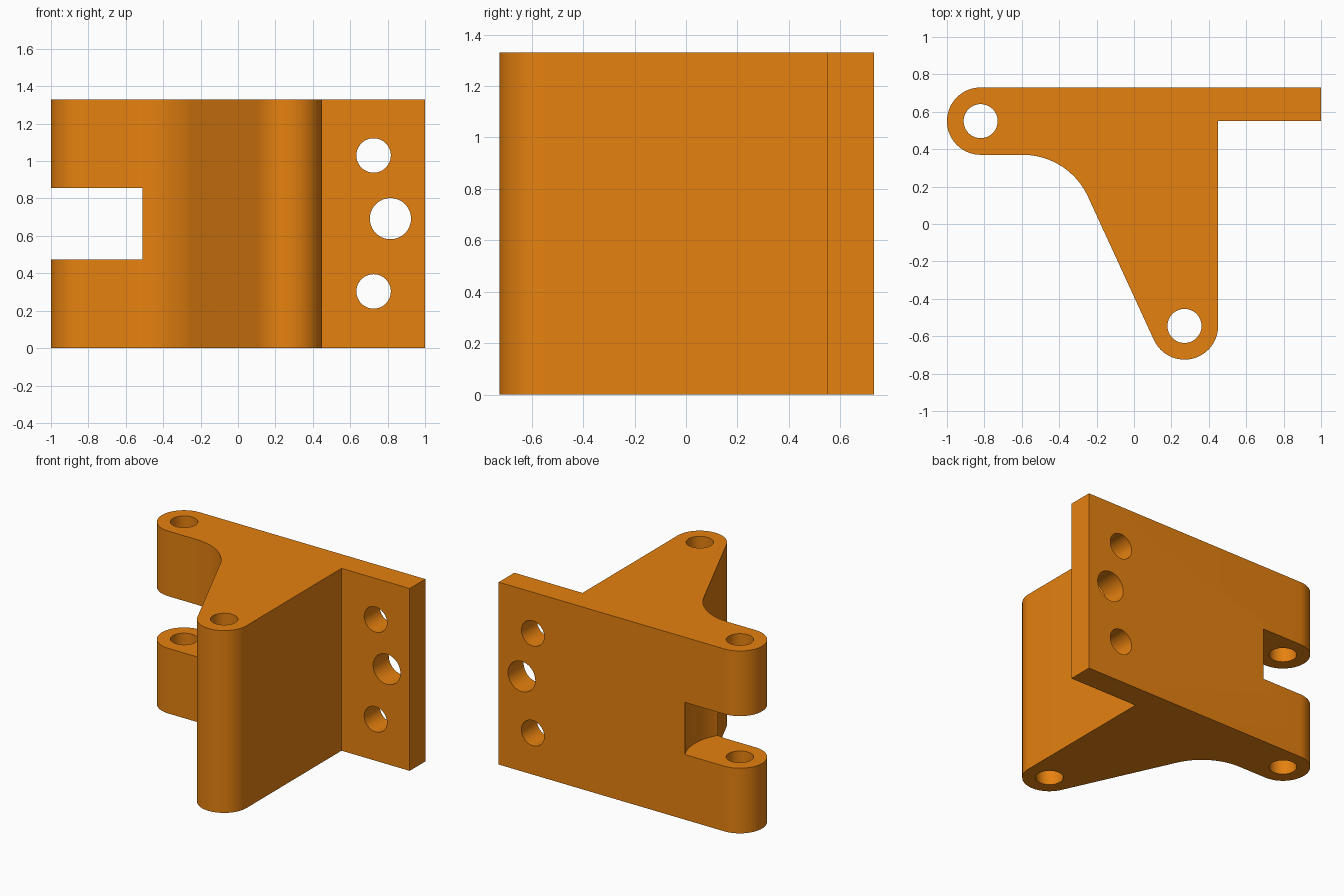
import bpy, bmesh
from math import sin, cos, pi, atan2, tan, radians
from mathutils import Matrix

if "Cube" in bpy.data.objects:
    bpy.data.objects.remove(bpy.data.objects["Cube"])

H = 1.33                      # bracket height
R = 0.18                      # boss radius
LUG = (-0.82, 0.55)           # forked hinge axis
PIVOT = (0.27, -0.545)        # lower pivot axis
SLANT = radians(65.3)         # slope of the web's slanted side
FILLET = 0.385


def arc(c, r, a0, a1, n):
    return [(c[0] + r * cos(a0 + (a1 - a0) * i / n),
             c[1] + r * sin(a0 + (a1 - a0) * i / n)) for i in range(n + 1)]


def prism(name, points, height):
    bm = bmesh.new()
    face = bm.faces.new([bm.verts.new((x, y, 0)) for x, y in points])
    new = bmesh.ops.extrude_face_region(bm, geom=[face])["geom"]
    bmesh.ops.translate(bm, vec=(0, 0, height),
                        verts=[v for v in new if isinstance(v, bmesh.types.BMVert)])
    bmesh.ops.recalc_face_normals(bm, faces=bm.faces)
    mesh = bpy.data.meshes.new(name)
    bm.to_mesh(mesh)
    bm.free()
    obj = bpy.data.objects.new(name, mesh)
    bpy.context.collection.objects.link(obj)
    return obj


def cut_cylinder(target, loc, r, depth, along_y=False):
    bpy.ops.mesh.primitive_cylinder_add(vertices=64, radius=r, depth=depth, location=loc,
                                        rotation=(pi / 2 if along_y else 0, 0, 0))
    cutter = bpy.context.object
    cutter.name = "cutter"
    cutter.hide_render = True
    mod = target.modifiers.new("cut", 'BOOLEAN')
    mod.operation = 'DIFFERENCE'
    mod.solver = 'EXACT'
    mod.object = cutter
    bpy.context.view_layer.objects.active = target
    bpy.ops.object.modifier_apply(modifier=mod.name)
    bpy.data.objects.remove(cutter)


# Outline: mounting tab, lower boss, concave fillet, hinge boss
lug_y = LUG[1] - R
normal = SLANT - pi / 2       # outward normal of the slanted side is at normal + 180 deg - mirrored
na = pi / 2 - SLANT           # fillet end angle
foot = (PIVOT[0] - R * cos(na), PIVOT[1] - R * sin(na))
corner_x = foot[0] - (lug_y - foot[1]) / tan(SLANT)
fillet_c = (corner_x - FILLET * tan(SLANT / 2), lug_y - FILLET)
outline = [(1, 0.73), (1, 0.55), (0.45, 0.55)]
outline += arc(PIVOT, R, 0, -pi + na, 32)
outline += arc(fillet_c, FILLET, na, pi / 2, 24)
outline += arc(LUG, R, -pi / 2, -3 * pi / 2, 32)
bracket = prism("hinge_bracket", outline, H)

# Round-ended slot that splits the hinge boss into two lugs
cut_cylinder(bracket, (*LUG, (0.475 + 0.855) / 2), 0.364, 0.38)

# Vertical pin holes
for x, y in (LUG, PIVOT):
    cut_cylinder(bracket, (x, y, H / 2), 0.091, H + 0.4)

# Bolt holes through the mounting tab
for x, z, r in ((0.725, 0.303, 0.092), (0.815, 0.692, 0.11), (0.725, 1.03, 0.092)):
    cut_cylinder(bracket, (x, 0.64, z), r, 0.4, True)

# Orange finish and smooth round surfaces
orange = bpy.data.materials.new("orange")
orange.diffuse_color = (0.79, 0.22, 0.005, 1)
orange.use_nodes = True
orange.node_tree.nodes["Principled BSDF"].inputs["Base Color"].default_value = orange.diffuse_color
bracket.data.materials.clear()
bracket.data.materials.append(orange)
bpy.ops.object.select_all(action='DESELECT')
bracket.select_set(True)
bpy.context.view_layer.objects.active = bracket
bpy.ops.object.shade_smooth_by_angle(angle=radians(30))
